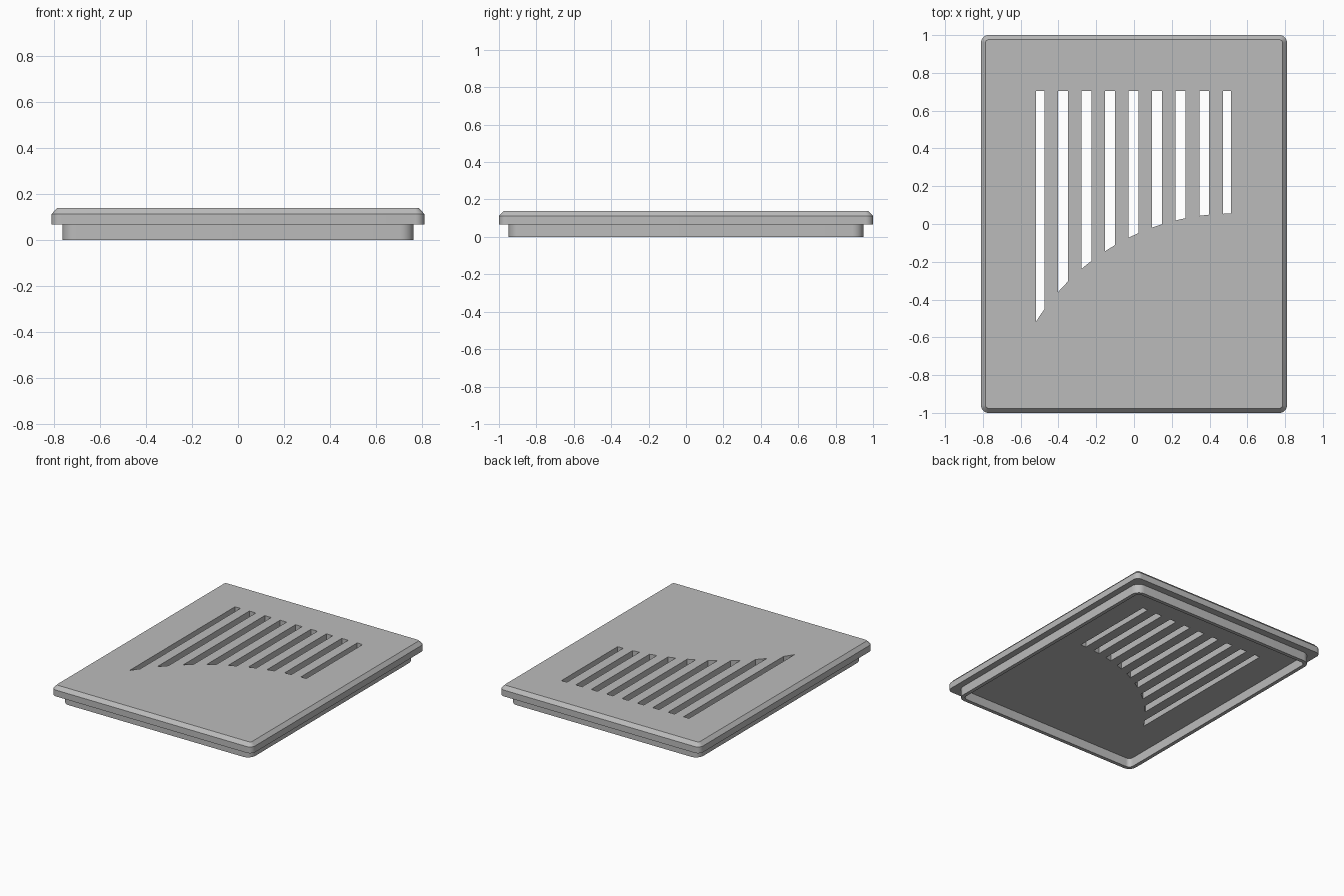
import bpy
import bmesh
import math

if "Cube" in bpy.data.objects:
    bpy.data.objects.remove(bpy.data.objects["Cube"], do_unlink=True)

grey = bpy.data.materials.new("plain grey")
grey.use_nodes = True
grey.diffuse_color = (0.5, 0.5, 0.5, 1)
grey.node_tree.nodes["Principled BSDF"].inputs["Base Color"].default_value = (0.5, 0.5, 0.5, 1)

LIP_Z, EDGE_Z, TOP_Z = 0.066, 0.112, 0.138


def rounded_loop(bm, half_x, half_y, radius, z, steps=8):
    """One horizontal rounded-rectangle ring of vertices."""
    loop = []
    for corner, (sx, sy) in enumerate(((1, 1), (-1, 1), (-1, -1), (1, -1))):
        for i in range(steps + 1):
            a = math.pi / 2 * (corner + i / steps)
            loop.append(bm.verts.new((sx * (half_x - radius) + radius * math.cos(a),
                                      sy * (half_y - radius) + radius * math.sin(a), z)))
    return loop


def bridge(bm, lower, upper):
    for i in range(len(lower)):
        j = (i + 1) % len(lower)
        bm.faces.new((lower[i], lower[j], upper[j], upper[i]))


def make_object(name, bm):
    bmesh.ops.recalc_face_normals(bm, faces=bm.faces)
    mesh = bpy.data.meshes.new(name)
    bm.to_mesh(mesh)
    bm.free()
    mesh.materials.append(grey)
    obj = bpy.data.objects.new(name, mesh)
    bpy.context.collection.objects.link(obj)
    return obj


def activate(obj):
    bpy.ops.object.select_all(action='DESELECT')
    obj.select_set(True)
    bpy.context.view_layer.objects.active = obj


# Cover plate with a chamfered top edge
bm = bmesh.new()
rings = [rounded_loop(bm, 0.81, 1.0, 0.04, LIP_Z),
         rounded_loop(bm, 0.81, 1.0, 0.04, EDGE_Z),
         rounded_loop(bm, 0.786, 0.976, 0.016, TOP_Z)]
for low, high in zip(rings, rings[1:]):
    bridge(bm, low, high)
bm.faces.new(rings[0])
bm.faces.new(rings[-1])
plate = make_object("cover_plate", bm)

# Hollow lip under the plate
bm = bmesh.new()
outer_low = rounded_loop(bm, 0.763, 0.948, 0.06, 0)
outer_top = rounded_loop(bm, 0.763, 0.948, 0.06, LIP_Z)
inner_low = rounded_loop(bm, 0.736, 0.921, 0.033, 0)
inner_top = rounded_loop(bm, 0.736, 0.921, 0.033, LIP_Z)
bridge(bm, outer_low, outer_top)
bridge(bm, inner_low, inner_top)
bridge(bm, outer_low, inner_low)
bridge(bm, outer_top, inner_top)
lip = make_object("underside_lip", bm)


# Vent slots, whose front ends follow an arc
def arc_y(x, radius=1.22):
    return 0.055 - radius + math.sqrt(radius ** 2 - (0.515 - x) ** 2)


bm = bmesh.new()
for i in range(-4, 5):
    centre = i * 0.1245 - 0.002
    x0, x1 = max(centre - 0.026, -0.518), min(centre + 0.026, 0.514)
    xm = (x0 + x1) / 2
    outline = [(x0, arc_y(x0)), (xm, arc_y(xm)), (x1, arc_y(x1)), (x1, 0.705), (x0, 0.705)]
    low = [bm.verts.new((x, y, 0.02)) for x, y in outline]
    high = [bm.verts.new((x, y, 0.2)) for x, y in outline]
    bridge(bm, low, high)
    bm.faces.new(low)
    bm.faces.new(high)
cutter = make_object("slot_cutter", bm)
cutter.hide_render = True

activate(plate)
cut = plate.modifiers.new("slots", 'BOOLEAN')
cut.operation = 'DIFFERENCE'
cut.solver = 'EXACT'
cut.object = cutter
bpy.ops.object.modifier_apply(modifier=cut.name)
bpy.data.objects.remove(cutter, do_unlink=True)

# Smooth corners, crisp edges
for obj in (plate, lip):
    activate(obj)
    bpy.ops.object.shade_smooth_by_angle(angle=math.radians(30))
